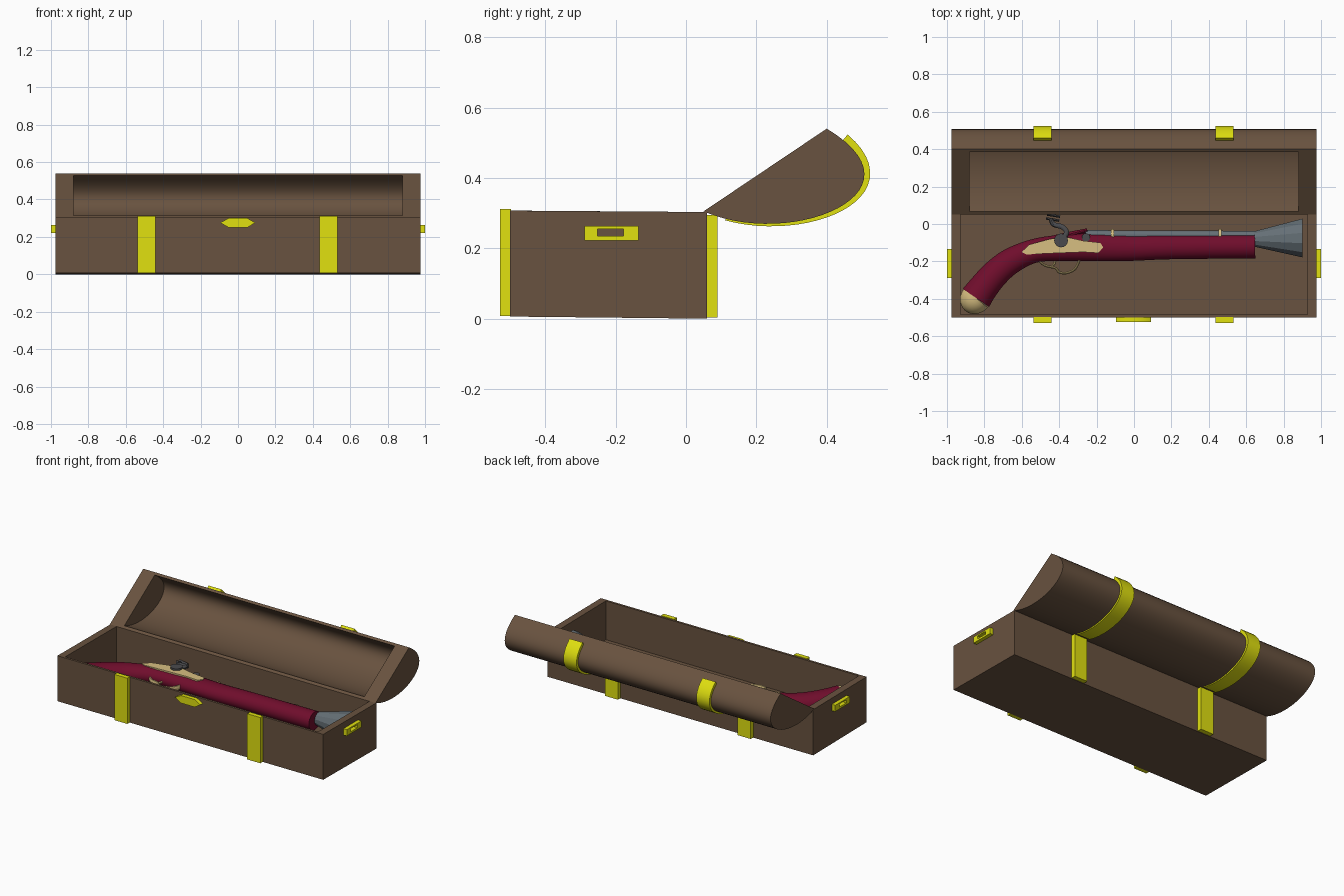
import bpy, bmesh, math
from mathutils import Vector

if "Cube" in bpy.data.objects:
    bpy.data.objects.remove(bpy.data.objects["Cube"])


def material(name, rgb):
    m = bpy.data.materials.new(name)
    m.diffuse_color = (*rgb, 1)
    m.use_nodes = True
    m.node_tree.nodes["Principled BSDF"].inputs["Base Color"].default_value = m.diffuse_color
    return m


WOOD = material("brown_wood", (0.14, 0.085, 0.05))
BRASS = material("yellow_metal", (0.75, 0.75, 0.005))
RED = material("dark_red_wood", (0.16, 0.004, 0.025))
CREAM = material("pale_brass", (0.68, 0.52, 0.22))
STEEL = material("steel", (0.13, 0.16, 0.18))
DARK = material("dark_steel", (0.07, 0.07, 0.075))


def finish(name, bm, mat, smooth=True):
    bmesh.ops.recalc_face_normals(bm, faces=bm.faces[:])
    me = bpy.data.meshes.new(name)
    bm.to_mesh(me)
    bm.free()
    me.materials.append(mat)
    ob = bpy.data.objects.new(name, me)
    bpy.context.collection.objects.link(ob)
    if smooth:
        me.shade_smooth()
        me.set_sharp_from_angle(angle=math.radians(35))
    return ob


def prism(name, pts, axis, lo, hi, mat):
    """Extrude a 2D outline along x (yz outline), y (xz) or z (xy)."""
    place = {"x": lambda p, d: (d, p[0], p[1]),
             "y": lambda p, d: (p[0], d, p[1]),
             "z": lambda p, d: (p[0], p[1], d)}[axis]
    bm = bmesh.new()
    a = [bm.verts.new(place(p, lo)) for p in pts]
    b = [bm.verts.new(place(p, hi)) for p in pts]
    bm.faces.new(a)
    bm.faces.new(b[::-1])
    for i in range(len(pts)):
        j = (i + 1) % len(pts)
        bm.faces.new((a[i], a[j], b[j], b[i]))
    return finish(name, bm, mat)


def trough(name, outer, inner, xo, xi, mat):
    """Hollow shell: open yz profiles swept along x, closed at both ends, joined by a rim."""
    bm = bmesh.new()
    sides = []
    for prof, x in ((outer, xo), (inner, xi)):
        l = [bm.verts.new((-x, *p)) for p in prof]
        r = [bm.verts.new((x, *p)) for p in prof]
        for i in range(len(prof) - 1):
            bm.faces.new((l[i], l[i + 1], r[i + 1], r[i]))
        bm.faces.new(l)
        bm.faces.new(r)
        sides.append((l[0], r[0], r[-1], l[-1]))
    o, n = sides
    for i in range(4):
        j = (i + 1) % 4
        bm.faces.new((o[i], o[j], n[j], n[i]))
    return finish(name, bm, mat)


def spline(pts, n=4):
    """Catmull-Rom resampling of station tuples."""
    out = []
    v = [Vector(p) for p in pts]
    for i in range(len(v) - 1):
        a, b, c, d = v[max(i - 1, 0)], v[i], v[i + 1], v[min(i + 2, len(v) - 1)]
        for k in range(n):
            t = k / n
            out.append(0.5 * (2 * b + (c - a) * t + (2 * a - 5 * b + 4 * c - d) * t * t
                              + (3 * b - a - 3 * c + d) * t ** 3))
    return out + [v[-1]]


def loft(name, st, mat, sides=20, axis=None, smooth=True):
    """Rings along a path; each station is (x, y, z, radius in plan, radius in z)."""
    bm = bmesh.new()
    rings = []
    for i, s in enumerate(st):
        p, q = st[max(i - 1, 0)], st[min(i + 1, len(st) - 1)]
        t = Vector(axis or (q[0] - p[0], q[1] - p[1])).normalized()
        ring = []
        for k in range(sides):
            a = 2 * math.pi * (k + 0.5) / sides
            c = s[3] * math.cos(a)
            ring.append(bm.verts.new((s[0] - t.y * c, s[1] + t.x * c, s[2] + s[4] * math.sin(a))))
        rings.append(ring)
    for a, b in zip(rings, rings[1:]):
        for k in range(sides):
            j = (k + 1) % sides
            bm.faces.new((a[k], a[j], b[j], b[k]))
    bm.faces.new(rings[0])
    bm.faces.new(rings[-1])
    return finish(name, bm, mat, smooth)


def rect(a0, a1, b0, b1):
    return [(a0, b0), (a1, b0), (a1, b1), (a0, b1)]


# Chest box
trough("chest_box",
       [(0.06, 0.303), (0.06, 0.0), (-0.5, 0.006), (-0.5, 0.307)],
       [(0.052, 0.303), (0.052, 0.05), (-0.485, 0.05), (-0.485, 0.307)], 0.975, 0.928, WOOD)

# Open rounded lid, hollow on the inside
A, P, Q, B = [Vector(p) for p in ((0.05, 0.305), (0.30, 0.195), (0.70, 0.36), (0.40, 0.54))]


def lid_point(t):
    u = 1 - t
    return A * u ** 3 + P * 3 * u * u * t + Q * 3 * u * t * t + B * t ** 3


def lid_offset(t, d):
    g = lid_point(t + 0.01) - lid_point(t - 0.01)
    return lid_point(t) + Vector((g.y, -g.x)).normalized() * d


N = 28
outer = [lid_point(i / N) for i in range(N + 1)]
mid = (A + B) / 2
trough("chest_lid", outer, [mid + (p - mid) * 0.91 for p in outer], 0.975, 0.88, WOOD)

# Straps on the front, back and lid
ts = [0.08 + 0.86 * i / 24 for i in range(25)]
band = [lid_offset(t, 0.003 + 0.018 * t) for t in ts] + [lid_offset(t, -0.004) for t in reversed(ts)]
for side, x in (("left", -0.49), ("right", 0.485)):
    lo, hi = x - 0.048, x + 0.048
    prism(f"front_strap_{side}", rect(-0.528, -0.498, 0.008, 0.311), "x", lo, hi, BRASS)
    prism(f"back_strap_{side}", rect(0.058, 0.09, 0.003, 0.294), "x", lo, hi, BRASS)
    prism(f"lid_strap_{side}", band, "x", lo, hi, BRASS)

# Lock plate on the front
prism("front_lock", [(-0.095, 0.276), (-0.05, 0.25), (0.05, 0.25), (0.092, 0.276), (0.05, 0.3), (-0.05, 0.3)],
      "y", -0.525, -0.498, BRASS)

# End handles, each a frame of four bars
bars = {"top": rect(-0.288, -0.135, 0.255, 0.264), "bottom": rect(-0.288, -0.135, 0.222, 0.235),
        "front": rect(-0.288, -0.252, 0.235, 0.255), "back": rect(-0.178, -0.135, 0.235, 0.255)}
for side, s in (("left", -1), ("right", 1)):
    for part, r in bars.items():
        prism(f"handle_{side}_{part}", r, "x", s * 0.973, s * 1.0, BRASS)

# Gun stock, lying on its side
Z = 0.165
stock = [(-0.845, -0.395, 0.086, 0.082), (-0.807, -0.342, 0.08, 0.075), (-0.743, -0.267, 0.075, 0.066),
         (-0.658, -0.198, 0.07, 0.058), (-0.535, -0.144, 0.064, 0.054), (-0.40, -0.128, 0.07, 0.053),
         (-0.24, -0.123, 0.075, 0.054), (-0.03, -0.128, 0.07, 0.056), (0.19, -0.123, 0.066, 0.058),
         (0.648, -0.12, 0.064, 0.06)]
loft("gun_stock", spline([(x, y, Z, r, rz) for x, y, r, rz in stock]), RED, 24)
loft("stock_tang", spline([(-0.53, -0.11, Z, 0.02, 0.025), (-0.4, -0.073, Z, 0.02, 0.025),
                           (-0.25, -0.034, Z, 0.011, 0.02)]), RED, 12)

# Domed butt cap
d = Vector((-0.63, -0.77))
cap = []
for i in range(7):
    a = i / 6 * math.radians(85)
    c = Vector((-0.845, -0.395)) + d * 0.09 * math.sin(a)
    cap.append((c.x, c.y, Z, 0.082 * math.cos(a), 0.08 * math.cos(a)))
loft("butt_cap", cap, CREAM, 24, axis=d)

# Barrel, flared hollow muzzle and barrel bands
loft("barrel", [(-0.26, -0.058, Z, 0.026, 0.026), (0.66, -0.062, Z, 0.026, 0.026)], STEEL, 12)
loft("flared_muzzle", [(x, y, Z, r, r) for x, y, r in
                       ((0.645, -0.08, 0.043), (0.9, -0.075, 0.107), (0.9, -0.075, 0.096), (0.67, -0.08, 0.03))],
     STEEL, 12, axis=(1, 0), smooth=False)
for name, x in (("rear_band", -0.115), ("front_band", 0.46)):
    loft(name, [(x - 0.008, -0.06, Z, 0.034, 0.034), (x + 0.008, -0.06, Z, 0.034, 0.034)], CREAM, 16)

# Lock plate, pan and trigger guard
prism("gun_lock_plate",
      [(-0.60, -0.15), (-0.56, -0.11), (-0.45, -0.08), (-0.37, -0.068), (-0.27, -0.09), (-0.18, -0.10),
       (-0.165, -0.125), (-0.19, -0.155), (-0.27, -0.15), (-0.45, -0.157), (-0.575, -0.163)],
      "z", 0.185, 0.224, CREAM)


def disc(cx, cy, r, n=16):
    return [(cx + r * math.cos(2 * math.pi * i / n), cy + r * math.sin(2 * math.pi * i / n)) for i in range(n)]


prism("flash_pan", disc(-0.257, -0.072, 0.022), "z", 0.17, 0.215, DARK)
guard = [(-0.51, -0.195), (-0.475, -0.222), (-0.42, -0.236), (-0.40, -0.258), (-0.36, -0.262),
         (-0.315, -0.24), (-0.29, -0.19)]
loft("trigger_guard", spline([(x, y, Z, 0.007, 0.016) for x, y in guard]), CREAM, 10)
loft("trigger", spline([(-0.42, -0.18, Z, 0.008, 0.008), (-0.425, -0.21, Z, 0.007, 0.007),
                        (-0.44, -0.228, Z, 0.005, 0.005)]), CREAM, 8)

# Hammer with pivot disc and jaws
prism("hammer_pivot", disc(-0.39, -0.088, 0.037), "z", 0.21, 0.236, DARK)
loft("hammer_arm", spline([(-0.385, -0.08, 0.222, 0.018, 0.012), (-0.36, -0.045, 0.22, 0.014, 0.012),
                           (-0.385, -0.015, 0.215, 0.014, 0.012), (-0.43, -0.002, 0.205, 0.014, 0.014),
                           (-0.445, 0.03, 0.195, 0.013, 0.014)]), DARK, 10)
for name, x, y in (("lower_jaw", -0.435, 0.022), ("upper_jaw", -0.43, 0.043)):
    loft(name, [(x - 0.035, y + 0.008, 0.19, 0.007, 0.018), (x + 0.035, y - 0.004, 0.19, 0.007, 0.018)], DARK, 10)
